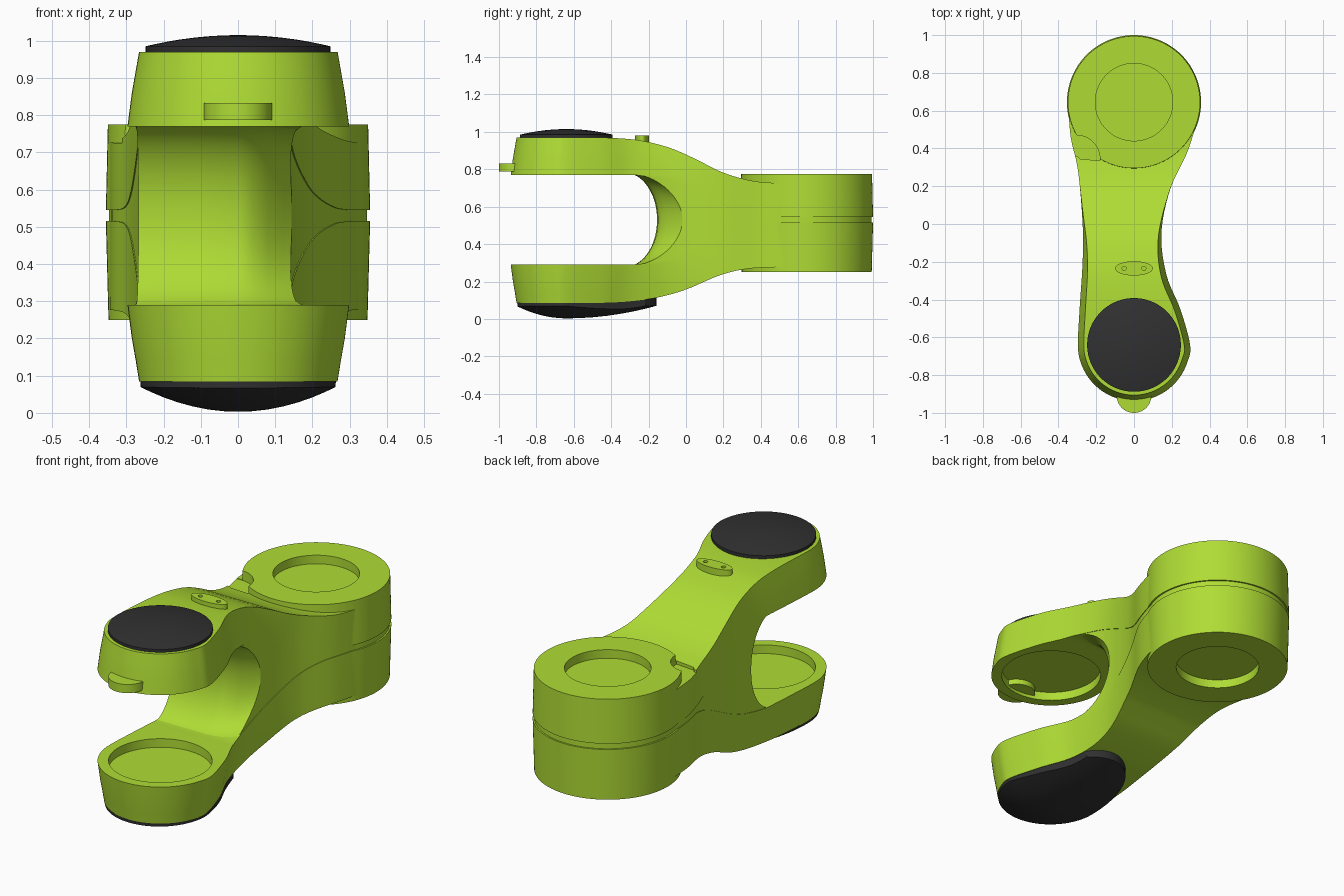
import bpy, bmesh, math
from mathutils import Vector

if "Cube" in bpy.data.objects:
    bpy.data.objects.remove(bpy.data.objects["Cube"])

def material(name, rgb):
    m = bpy.data.materials.new(name)
    m.diffuse_color = (*rgb, 1)
    m.use_nodes = True
    m.node_tree.nodes["Principled BSDF"].inputs["Base Color"].default_value = m.diffuse_color
    return m

GREEN = material("lime", (0.43, 0.72, 0.035))
BLACK = material("black", (0.03, 0.03, 0.03))
MID = 0.53          # height of the parting line


def loft(name, rings, mat=GREEN):
    bm = bmesh.new()
    vs = [[bm.verts.new(p) for p in r] for r in rings]
    n = len(vs[0])
    for a, b in zip(vs, vs[1:]):
        for i in range(n):
            bm.faces.new((a[i], a[(i + 1) % n], b[(i + 1) % n], b[i]))
    bm.faces.new(vs[0])
    bm.faces.new(vs[-1])
    bmesh.ops.recalc_face_normals(bm, faces=bm.faces)
    me = bpy.data.meshes.new(name)
    bm.to_mesh(me)
    bm.free()
    me.materials.append(mat)
    ob = bpy.data.objects.new(name, me)
    bpy.context.collection.objects.link(ob)
    return ob


def activate(ob):
    bpy.ops.object.select_all(action='DESELECT')
    ob.select_set(True)
    bpy.context.view_layer.objects.active = ob


def boolean(ob, op, tool):
    m = ob.modifiers.new("bool", 'BOOLEAN')
    m.operation, m.object, m.solver = op, tool, 'EXACT'
    activate(ob)
    bpy.ops.object.modifier_apply(modifier=m.name)
    bpy.data.objects.remove(tool)


def finish(ob, angle=32):
    activate(ob)
    bpy.ops.object.shade_smooth_by_angle(angle=math.radians(angle))
    w = ob.modifiers.new("normals", 'WEIGHTED_NORMAL')
    w.keep_sharp = True


def spline(pts, closed=False, k=6):
    # Catmull-Rom interpolation of 2D points
    P = [Vector(p) for p in pts]
    n, out = len(P), []
    at = (lambda i: P[i % n]) if closed else (lambda i: P[max(0, min(n - 1, i))])
    for i in range(n if closed else n - 1):
        a, b, c, d = at(i - 1), at(i), at(i + 1), at(i + 2)
        for s in range(k):
            t = s / k
            out.append(0.5 * (2 * b + (c - a) * t + (2 * a - 5 * b + 4 * c - d) * t * t
                              + (3 * b - a - 3 * c + d) * t ** 3))
    if not closed:
        out.append(P[-1])
    return out


def arc(cy, r, a0, a1, n):
    return [(r * math.cos(math.radians(a0 + (a1 - a0) * i / n)),
             cy + r * math.sin(math.radians(a0 + (a1 - a0) * i / n))) for i in range(n + 1)]


def disc(name, x, y, z0, z1, rx, ry=None, top=1.0, mat=GREEN, n=96):
    ry = ry or rx
    return loft(name, [[(x + s * rx * math.cos(2 * math.pi * i / n),
                         y + s * ry * math.sin(2 * math.pi * i / n), z) for i in range(n)]
                       for z, s in ((z0, 1.0), (z1, top))], mat)


def prism(name, yz):
    return loft(name, [[(x, p[0], p[1]) for p in yz] for x in (-0.6, 0.6)])


# Plan outline of the whole link, counter-clockwise
PLAN = spline(arc(-0.64, 0.297, 180, 360, 10)
              + [(0.245, -0.45), (0.172, -0.27), (0.145, -0.05), (0.192, 0.185), (0.29, 0.40)]
              + arc(0.645, 0.346, -5, 185, 10)
              + [(-0.335, 0.46), (-0.296, 0.28), (-0.272, 0.0), (-0.272, -0.2), (-0.288, -0.45)], True)


def plan_body(name, inset=0.0):
    # plan outline extruded upward, tapering toward both fork ends
    rings, n = [], len(PLAN)
    for z in (-0.05, 0.08, 0.14, 0.2, 0.29, MID, 0.77, 0.86, 0.92, 0.975, 1.1):
        t = min(1.0, max(0.0, (abs(z - MID) - 0.24) / 0.2))
        ring = []
        for i, p in enumerate(PLAN):
            d = (PLAN[(i + 1) % n] - PLAN[i - 1]).normalized()
            f = min(1.0, max(0.0, (0.35 - p.y) / 0.6))
            off = inset + 0.032 * t ** 1.25 * f * f * (3 - 2 * f)
            ring.append((p.x - d.y * off, p.y + d.x * off, z))
        rings.append(ring)
    return loft(name, rings)


# Side profiles (y, z): parting seam and outer surfaces
SEAM = spline([(-0.33, 0.77), (-0.25, 0.767), (-0.1, 0.737), (0.02, 0.69), (0.12, 0.64),
               (0.22, 0.59), (0.31, 0.558), (0.4, 0.546), (0.64, 0.545)])
TOP = spline([(-0.5, 0.97), (-0.38, 0.967), (-0.25, 0.955), (-0.12, 0.925), (-0.02, 0.888),
              (0.08, 0.84), (0.18, 0.79), (0.29, 0.753), (0.42, 0.73), (0.64, 0.725)])
BOTTOM = spline([(-0.5, 0.085), (-0.35, 0.09), (-0.2, 0.106), (-0.08, 0.132), (0.02, 0.165),
                 (0.1, 0.2), (0.18, 0.233), (0.29, 0.262), (0.42, 0.275), (0.64, 0.277)])
flip = lambda pts: [Vector((p[0], 2 * MID - p[1])) for p in pts]

# Upper shell: fork arm, joint housing, recesses and index notch
upper = plan_body("upper_shell")
boolean(upper, 'INTERSECT', prism("tool", [(-1.2, 0.77)] + SEAM + TOP[::-1] + [(-1.2, 0.97)]))
boolean(upper, 'UNION', disc("tool", 0, 0.645, 0.545, 0.775, 0.355, top=0.985, n=128))
boolean(upper, 'DIFFERENCE', disc("tool", 0, 0.645, 0.73, 0.9, 0.205))
boolean(upper, 'DIFFERENCE', disc("tool", 0, -0.64, 0.7, 0.815, 0.245))
notch = [(-0.45, 0.36), (-0.3, 0.36), (-0.285, 0.345), (-0.18, 0.335)] + \
        [(-0.305 + 0.125 * math.cos(a * 0.157), 0.345 + 0.125 * math.sin(a * 0.157)) for a in range(1, 11)] + [(-0.45, 0.47)]
boolean(upper, 'DIFFERENCE', loft("tool", [[(x, y, z) for x, y in notch] for z in (0.725, 0.9)]))
finish(upper)

# Lower shell
lower = plan_body("lower_shell")
boolean(lower, 'INTERSECT', prism("tool", [(-1.2, 0.29)] + flip(SEAM) + BOTTOM[::-1] + [(-1.2, 0.085)]))
boolean(lower, 'UNION', disc("tool", 0, 0.645, 0.515, 0.25, 0.355, top=0.98, n=128))
boolean(lower, 'DIFFERENCE', disc("tool", 0, 0.645, 0.1, 0.295, 0.205))
boolean(lower, 'DIFFERENCE', disc("tool", 0, -0.64, 0.245, 0.4, 0.245))
finish(lower)

# Middle core: fills between the seams, hollowed by the fork throat
up = [Vector((p.x, p.y + 0.006)) for p in SEAM]
core = plan_body("middle_core", 0.003)
boolean(core, 'INTERSECT', prism("tool", up + flip(up)[::-1]))
boolean(core, 'UNION', disc("tool", 0, 0.645, 0.5, 0.56, 0.347, n=128))
rings = []
for x, d in ((-0.5, -0.155), (-0.1, -0.155), (0.0, -0.15), (0.04, -0.135), (0.08, -0.1),
             (0.12, -0.05), (0.16, 0.0), (0.2, 0.05), (0.3, 0.15)):
    ring = [(x, -1.2, MID + 0.246), (x, -1.2, MID - 0.246)]
    for i in range(37):
        t = -math.cos(math.pi * i / 36)
        ring.append((x, -0.3 + (d + 0.3) * max(0, 1 - abs(t) ** 2.1) ** 0.6, MID + 0.246 * t))
    rings.append(ring)
boolean(core, 'DIFFERENCE', loft("tool", rings))
finish(core)


# Domed black caps
def dome(name, outline, z_in, z_rim, z_tip):
    rings = [[(x, -0.64 + y, z_in) for x, y in outline]]
    for s in (1.0, 0.97, 0.88, 0.76, 0.62, 0.46, 0.3, 0.15, 0.03):
        z = z_tip + (z_rim - z_tip) * s * s
        rings.append([(s * x, -0.64 + s * y, z) for x, y in outline])
    return loft(name, rings, BLACK)


circle = arc(0, 0.248, 0, 356.25, 95)
egg = [(x * 1.06, y * (1.94 if y > 0 else 1.08)) for x, y in circle]
finish(dome("top_cap", circle, 0.955, 0.985, 1.015))
cap = dome("bottom_cap", egg, 0.12, 0.07, 0.003)
boolean(cap, 'INTERSECT', plan_body("tool", 0.003))
cap.data.materials.clear()
cap.data.materials.append(BLACK)
cap.data.polygons.foreach_set("material_index", [0] * len(cap.data.polygons))
finish(cap)

# Front tab and upper pin plate with two pin holes
finish(disc("front_tab", 0, -0.908, 0.787, 0.832, 0.092))
plate = disc("pin_plate", 0, -0.235, 0.92, 0.98, 0.1, 0.038)
for x in (-0.052, 0.052):
    boolean(plate, 'DIFFERENCE', disc("tool", x, -0.235, 0.965, 1.0, 0.011, n=24))
finish(plate)
